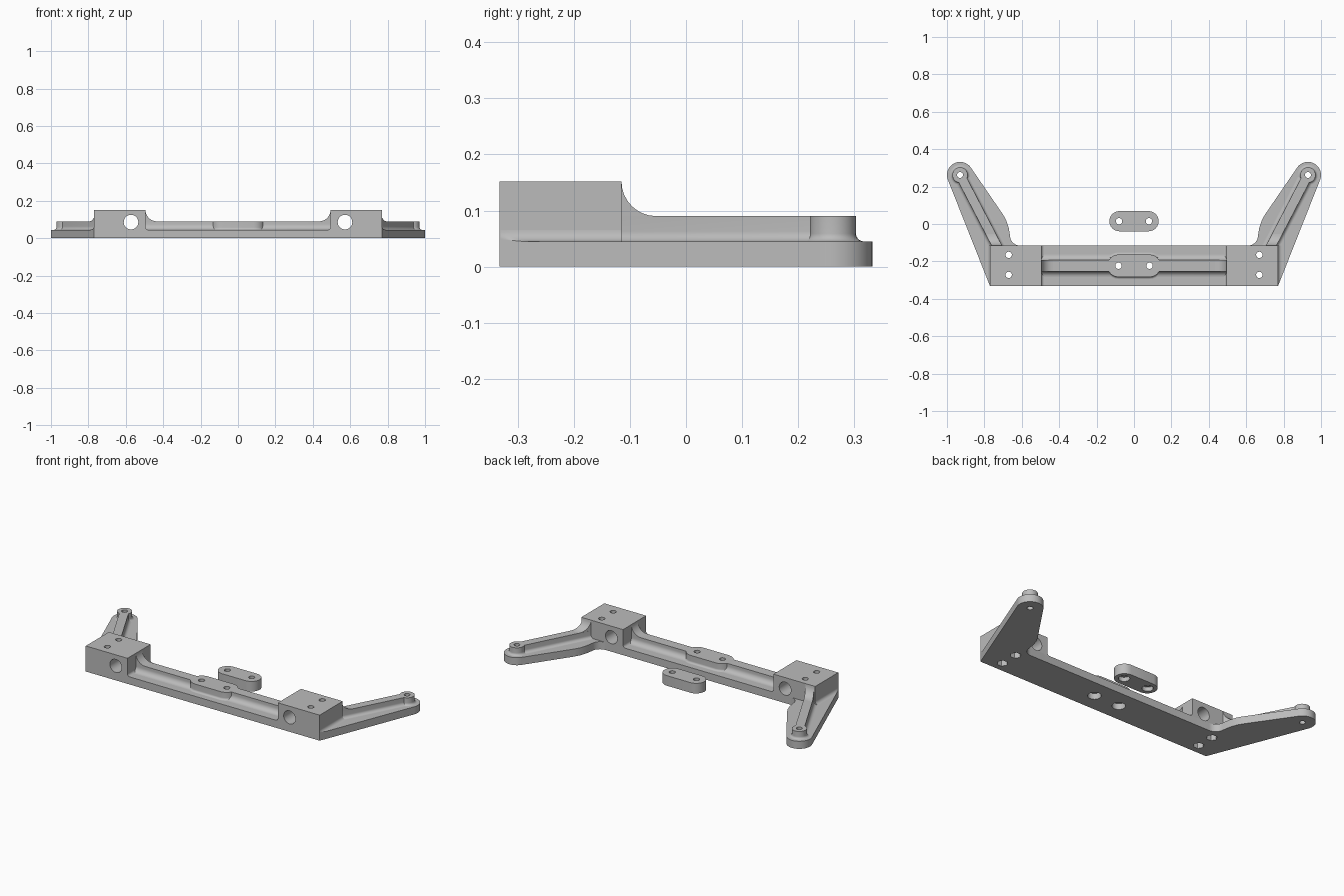
import bpy, bmesh
from math import sin, cos, pi, radians, atan2
from mathutils import Vector

if "Cube" in bpy.data.objects:
    bpy.data.objects.remove(bpy.data.objects["Cube"])

grey = bpy.data.materials.new("plain grey")
grey.use_nodes = True
grey.diffuse_color = (0.5, 0.5, 0.5, 1)
grey.node_tree.nodes["Principled BSDF"].inputs["Base Color"].default_value = grey.diffuse_color

PLATE, RIB, BLOCK = 0.045, 0.09, 0.152    # heights of the three levels
FRONT, BACK = -0.332, -0.115              # beam depth
INNER, OUTER = 0.495, 0.77                # block width
TIP = Vector((0.93, 0.262))               # arm eye centre
parts = []


def add_loft(bm, rings):
    """Skin a stack of equal-length rings and close both ends."""
    loops = [[bm.verts.new(p) for p in ring] for ring in rings]
    for a, b in zip(loops, loops[1:]):
        for i in range(len(a)):
            j = (i + 1) % len(a)
            bm.faces.new((a[i], a[j], b[j], b[i]))
    bm.faces.new(loops[0][::-1])
    bm.faces.new(loops[-1])


def make(name, *lofts):
    bm = bmesh.new()
    for rings in lofts:
        add_loft(bm, rings)
    bmesh.ops.recalc_face_normals(bm, faces=bm.faces)
    mesh = bpy.data.meshes.new(name)
    bm.to_mesh(mesh)
    bm.free()
    mesh.materials.append(grey)
    obj = bpy.data.objects.new(name, mesh)
    bpy.context.collection.objects.link(obj)
    return obj


def part(name, *lofts):
    parts.append(make(name, *lofts))


def prism(outline, z0, z1):
    return [[(x, y, z) for x, y in outline] for z in (z0, z1)]


def arc(c, r, a0, a1, n=12):
    return [(c[0] + r * cos(radians(a0 + (a1 - a0) * i / n)),
             c[1] + r * sin(radians(a0 + (a1 - a0) * i / n))) for i in range(n + 1)]


def cove(r, z0, n=8):
    """Concave quarter profile from a wall (0, z0+r) to a floor (r, z0)."""
    return [(r - r * cos(pi / 2 * i / n), z0 + r - r * sin(pi / 2 * i / n)) for i in range(n + 1)]


def capsule(a, b, r):
    deg = 0 if a == b else atan2(b[1] - a[1], b[0] - a[0]) * 180 / pi
    return arc(b, r, deg - 90, deg + 90) + arc(a, r, deg + 90, deg + 269.9)


def flared(a, b, r, flare):
    """Capsule rib standing on the plate with a coved foot."""
    levels = [(flare, PLATE - 0.01)] + cove(flare, PLATE)[::-1]
    if PLATE + flare < RIB - 0.001:
        levels.append((0, RIB))
    return [[(x, y, z) for x, y in capsule(a, b, r + o)] for o, z in levels]


def wedge(origin, run, half, r, z0):
    """Cove running up a wall, swept sideways by +-half."""
    profile = [(-0.02, z0 - 0.005), (-0.02, z0 + r)] + cove(r, z0) + [(r, z0 - 0.005)]
    o, d, h = Vector(origin), Vector(run), Vector(half)
    return [[(*(o + d * s + h * k), z) for s, z in profile] for k in (-1, 1)]


def bore(x, y, r, big=0, depth=0, hexagon=False):
    """Vertical hole, optionally with a wider pocket from below."""
    def ring(rad, z, hexed=False):
        pts = []
        for i in range(24):
            a = 2 * pi * i / 24
            k = cos(pi / 6) / cos(a % (pi / 3) - pi / 6) if hexed else 1
            pts.append((x + rad * k * cos(a), y + rad * k * sin(a), z))
        return pts
    rings = [ring(r, 0.3)]
    if big:
        rings += [ring(r, depth), ring(big, depth, hexagon)]
    return rings + [ring(big or r, -0.1, hexagon)]


def edge_x(y):
    """Outer edge of the arm plate."""
    return OUTER + 0.395 * (y - FRONT)


# Base plate with both swept arms
half = [(0, FRONT), (OUTER, FRONT)] + arc(TIP, 0.07, -21, 146, 24)
half += [(0.70, 0.05), (0.683, 0.02), (0.67, -0.02), (0.663, -0.062)]
half += arc((0.61, -0.062), 0.053, 0, -90, 8)
half[-1] = (0.61, BACK)
part("base_plate", prism(half[1:] + [(-x, y) for x, y in half[:0:-1]], 0, PLATE))

# Centre beam rib and bolt boss
mid = (FRONT + BACK) / 2
part("beam_rib", flared((-0.52, mid), (0.52, mid), 0.03, 0.03))
part("beam_boss", flared((-0.083, mid), (0.083, mid), 0.06, 0.012))

for side, s in (("left", 1), ("right", -1)):
    # Clamp block
    box = [(s * INNER, FRONT), (s * OUTER, FRONT), (s * OUTER, BACK), (s * INNER, BACK)]
    part(side + "_block", prism(box, PLATE, BLOCK))
    # Coves from the block down to beam and plate
    part(side + "_beam_cove",
         wedge((s * INNER, mid), (-s, 0), (0, 0.03), BLOCK - RIB, RIB),
         wedge((s * INNER, mid), (-s, 0), (0, (BACK - FRONT) / 2), 0.015, PLATE))
    # Arm rib, its cove against the block, and the eye boss
    tip = (s * TIP.x, TIP.y)
    part(side + "_arm_rib", flared((s * 0.70, -0.18), tip, 0.025, 0.018))
    part(side + "_arm_cove",
         wedge((s * 0.734, BACK), (s * 0.52, 1), (s * 0.028, 0), BLOCK - RIB, RIB))
    part(side + "_arm_eye", flared(tip, tip, 0.041, 0.014))
    # Cove along the outer wall, trimmed by the plate edge
    rings = []
    for i in range(8):
        y = FRONT + 0.001 + 0.055 * i / 6 if i < 7 else BACK
        w = edge_x(y) - OUTER
        profile = [(-0.01, 0.04), (-0.01, 0.065)]
        profile += [(min(x, w), z) for x, z in cove(0.02, PLATE)]
        profile += [(min(0.02, w), 0.04)]
        rings.append([(s * (OUTER + x), y, z) for x, z in profile])
    part(side + "_wall_cove", rings)

# Loose clamp bar
part("clamp_bar", prism(capsule((-0.078, 0.015), (0.078, 0.015), 0.054), 0, 0.06))

# Holes
cuts = []
for s in (1, -1):
    cuts.append([[(x, y, z) for x, z in arc((s * 0.572, 0.086), 0.039, 0, 348.75, 31)]
                 for y in (-0.5, 0)])
    cuts += [bore(s * 0.67, y, 0.017, 0.03, 0.035, True) for y in (-0.165, -0.272)]
    cuts.append(bore(s * 0.083, mid, 0.017, 0.036, 0.035))
    cuts.append(bore(s * 0.08, 0.015, 0.017, 0.03, 0.025))
    cuts.append(bore(s * TIP.x, TIP.y, 0.016))
cutter = make("hole_cutter", *cuts)
cutter.hide_render = True

for obj in parts:
    bpy.ops.object.select_all(action="DESELECT")
    bpy.context.view_layer.objects.active = obj
    obj.select_set(True)
    mod = obj.modifiers.new("holes", "BOOLEAN")
    mod.operation, mod.solver, mod.object = "DIFFERENCE", "EXACT", cutter
    bpy.ops.object.modifier_apply(modifier=mod.name)
    bpy.ops.object.shade_smooth_by_angle(angle=radians(30))
bpy.data.objects.remove(cutter)
